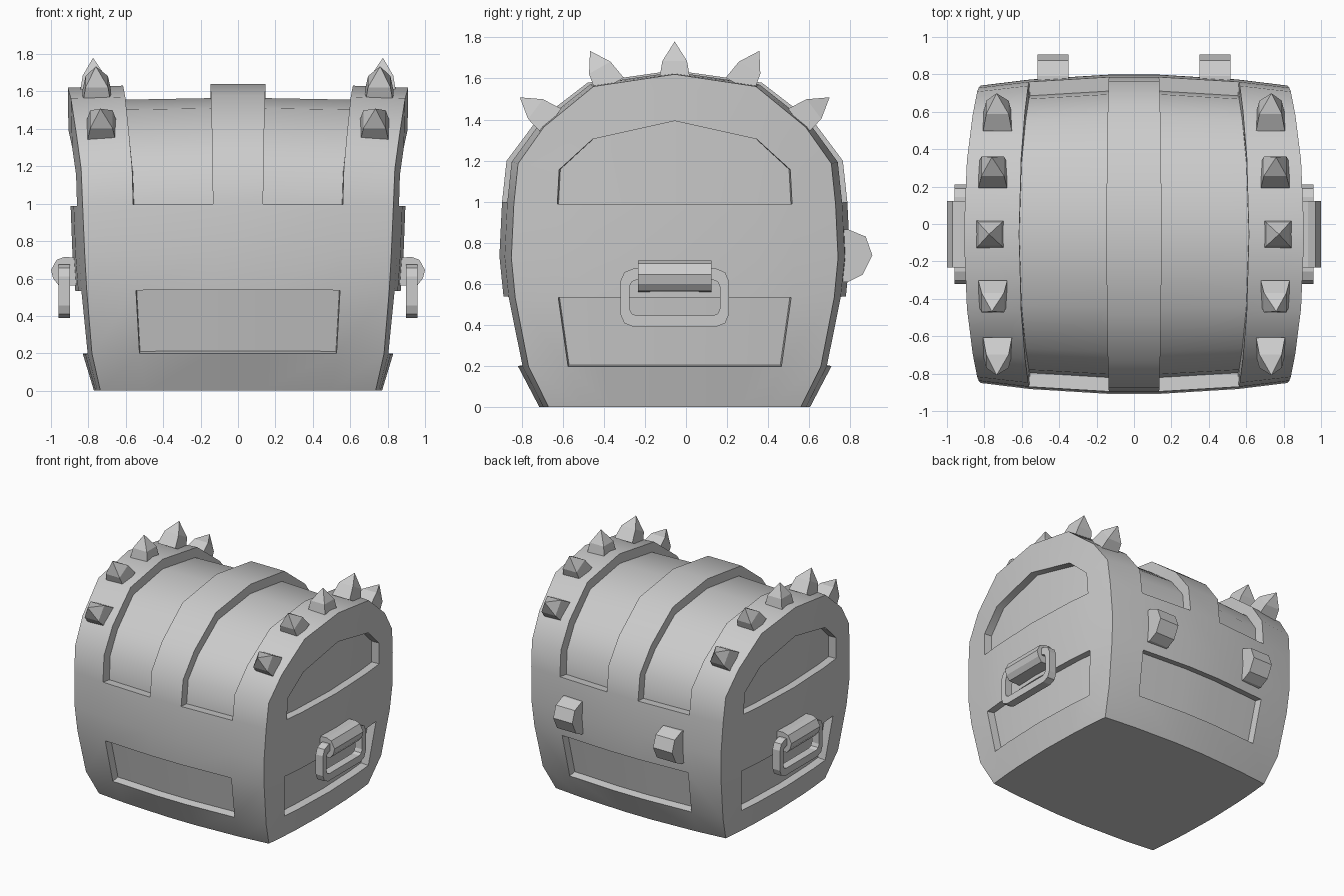
import bpy, bmesh, math
from mathutils import Vector

cube = bpy.data.objects.get("Cube")
if cube:
    bpy.data.objects.remove(cube, do_unlink=True)

grey = bpy.data.materials.new("plain_grey")
grey.use_nodes = True
grey.diffuse_color = (0.6, 0.6, 0.6, 1)
grey.node_tree.nodes["Principled BSDF"].inputs["Base Color"].default_value = (0.6, 0.6, 0.6, 1)

CY = -0.055  # chest centre in y
# height, half depth, half width of the chest section
LEVELS = [(0, .66, .77), (.2, .765, .83), (.54, .835, .87), (.735, .855, .885),
          (1.0, .842, .895), (1.2, .82, .90), (1.38, .685, .906), (1.58, .425, .91), (1.64, 0, .91)]
STATIONS = [-1, -.675, -.162, .162, .675, 1]


def half_width(z):
    for (z0, _, a), (z1, _, b) in zip(LEVELS, LEVELS[1:]):
        if z <= z1:
            return a + (b - a) * (z - z0) / (z1 - z0)
    return LEVELS[-1][2]


def bulge(u, h, z):
    """Barrel-shaped position for width fraction u, depth h and height z."""
    x = u * half_width(z) * (1 - .065 * (h / .8) ** 2)
    return Vector((x, CY + h * (1 - .07 * u * u), z * (1 - .012 * u * u)))


def finish(bm, name, smooth=False):
    bmesh.ops.recalc_face_normals(bm, faces=bm.faces[:])
    mesh = bpy.data.meshes.new(name)
    bm.to_mesh(mesh)
    bm.free()
    mesh.materials.append(grey)
    obj = bpy.data.objects.new(name, mesh)
    bpy.context.collection.objects.link(obj)
    if smooth:
        bpy.ops.object.select_all(action='DESELECT')
        obj.select_set(True)
        bpy.context.view_layer.objects.active = obj
        bpy.ops.object.shade_smooth_by_angle(angle=math.radians(40))
    return obj


def recess(bm, faces, depth):
    """Sink a connected patch of faces along its own normals."""
    out = bmesh.ops.extrude_face_region(bm, geom=faces)["geom"]
    old = [f for f in faces if f.is_valid]
    if old:
        bmesh.ops.delete(bm, geom=old, context='FACES')
    floor = [g for g in out if isinstance(g, bmesh.types.BMFace)]
    moves = {}
    for f in floor:
        f.normal_update()
        for v in f.verts:
            moves.setdefault(v, Vector())
            moves[v] += f.normal
    for v, n in moves.items():
        v.co -= n.normalized() * depth


def build_chest():
    bm = bmesh.new()
    cache = {}
    patches = {}

    def vert(p):
        key = tuple(round(c, 4) for c in bulge(*p))
        if key not in cache:
            cache[key] = bm.verts.new(bulge(*p))
        return cache[key]

    def face(points, patch=None):
        f = bm.faces.new([vert(p) for p in points])
        if patch:
            patches.setdefault(patch, []).append(f)

    # Front, back and lid skin
    for i, (u0, u1) in enumerate(zip(STATIONS, STATIONS[1:])):
        for s in (-1, 1):
            for (z0, h0, _), (z1, h1, _) in zip(LEVELS, LEVELS[1:]):
                patch = None
                if z0 == .2 and i in (1, 2, 3):
                    patch = ("panel", s)
                if z0 >= 1.0 and i in (1, 3):
                    patch = ("lid", i)
                face([(u0, s * h0, z0), (u1, s * h0, z0), (u1, s * h1, z1), (u0, s * h1, z1)], patch)
        h = LEVELS[0][1]
        face([(u0, -h, 0), (u1, -h, 0), (u1, h, 0), (u0, h, 0)])  # underside

    # End walls: straight rows below, arched panel and rim above
    cols = [0, .5, .73, 1]
    for e in (-1, 1):
        for s in (-1, 1):
            for (z0, h0, _), (z1, h1, _) in zip(LEVELS[:4], LEVELS[1:5]):
                for a, b in zip(cols, cols[1:]):
                    patch = ("end_low", e) if z0 == .2 and b < 1 else None
                    face([(e, s * a * h0, z0), (e, s * b * h0, z0),
                          (e, s * b * h1, z1), (e, s * a * h1, z1)], patch)
            h = LEVELS[4][1]
            arch = [(e, 0, 1.41), (e, s * .43, 1.32), (e, s * .605, 1.17)]
            base = [(e, s * c * h, 1.0) for c in cols]
            rim = [(e, s * hh, z) for z, hh, _ in LEVELS[5:]]
            face([base[0], base[1], arch[1], arch[0]], ("end_high", e))
            face([base[1], base[2], arch[2], arch[1]], ("end_high", e))
            face([base[2], base[3], rim[0], arch[2]])
            face([arch[2], rim[0], rim[1]])
            face([arch[2], rim[1], rim[2], arch[1]])
            face([arch[1], rim[2], rim[3], arch[0]])
    # Underside meets the end walls along the same corners
    edge_loops = [ed for ed in bm.edges if ed.is_boundary and abs(ed.verts[0].co.z) < 1e-5
                  and abs(ed.verts[1].co.z) < 1e-5]
    if edge_loops:
        bmesh.ops.holes_fill(bm, edges=edge_loops, sides=0)
    bmesh.ops.recalc_face_normals(bm, faces=bm.faces[:])
    for (kind, _), faces in patches.items():
        recess(bm, faces, .075 if kind == "lid" else .06)
    return finish(bm, "chest_body", True)


def prism(name, outline, axis, a, b):
    """Extrude a 2D outline along the x or y axis from a to b."""
    bm = bmesh.new()
    ends = []
    for t in (a, b):
        ends.append([bm.verts.new((t, p, q) if axis == 'x' else (p, t, q)) for p, q in outline])
    n = len(outline)
    for i in range(n):
        j = (i + 1) % n
        bm.faces.new([ends[0][i], ends[0][j], ends[1][j], ends[1][i]])
    for ring in ends:
        bm.faces.new(ring)
    return finish(bm, name)


def rounded(hw, z0, z1, r):
    pts = []
    for k, (cx, cz) in enumerate([(hw - r, z1 - r), (r - hw, z1 - r), (r - hw, z0 + r), (hw - r, z0 + r)]):
        for t in (0, 45, 90):
            ang = math.radians(90 * k + t)
            pts.append((CY + cx + r * math.cos(ang), cz + r * math.sin(ang)))
    return pts


def handle_ring(name, x0, x1):
    bm = bmesh.new()
    loops = [(x0, rounded(.265, .39, .675, .065)), (x1, rounded(.265, .39, .675, .065)),
             (x1, rounded(.22, .445, .62, .035)), (x0, rounded(.22, .445, .62, .035))]
    rings = [[bm.verts.new((x, y, z)) for y, z in pts] for x, pts in loops]
    for a, b in zip(rings, rings[1:] + rings[:1]):
        for i in range(len(a)):
            j = (i + 1) % len(a)
            bm.faces.new([a[i], a[j], b[j], b[i]])
    finish(bm, name)


def spike(name, base, normal, side):
    """Square stud that tapers a little, then comes to a point."""
    bm = bmesh.new()
    n = Vector(normal).normalized()
    t = Vector((1, 0, 0))
    b = n.cross(t)
    rings = []
    for r, d in ((.077, -.04), (.06, .06)):
        rings.append([bm.verts.new(base + n * d + t * r * i + b * r * j)
                      for i, j in ((-1, -1), (1, -1), (1, 1), (-1, 1))])
    tip = bm.verts.new(base + n * .155 + t * .005 * side)
    bm.faces.new(rings[0])
    for i in range(4):
        j = (i + 1) % 4
        bm.faces.new([rings[0][i], rings[0][j], rings[1][j], rings[1][i]])
        bm.faces.new([rings[1][i], rings[1][j], tip])
    finish(bm, name)


build_chest()

# Mirrored fittings
for side, label in ((1, "left"), (-1, "right")):
    # Handle mount and swinging ring on the end wall
    mount = [(.82, .71), (.93, .715), (.97, .70), (1.0, .645), (.988, .60), (.96, .565), (.82, .56)]
    prism(label + "_handle_mount", [(side * x, z) for x, z in mount], 'y', CY - .178, CY + .178)
    handle_ring(label + "_handle", side * .897, side * .96)
    # Back hinge
    hinge = [(.72, .865), (.79, .865), (.875, .83), (.907, .74), (.86, .645), (.79, .61), (.72, .61)]
    prism(label + "_hinge", hinge, 'x', side * .35, side * .515)
    # Row of spikes over the lid rim
    for k, (x, h, z, ny, nz) in enumerate([(.73, -.63, 1.415, -.8, .6), (.755, -.335, 1.60, -.5, .87),
                                           (.77, 0, 1.625, 0, 1), (.755, .335, 1.60, .5, .87),
                                           (.73, .63, 1.415, .8, .6)]):
        spike(f"{label}_spike_{k + 1}", Vector((side * x, CY + h, z)), (0, ny, nz), side)
